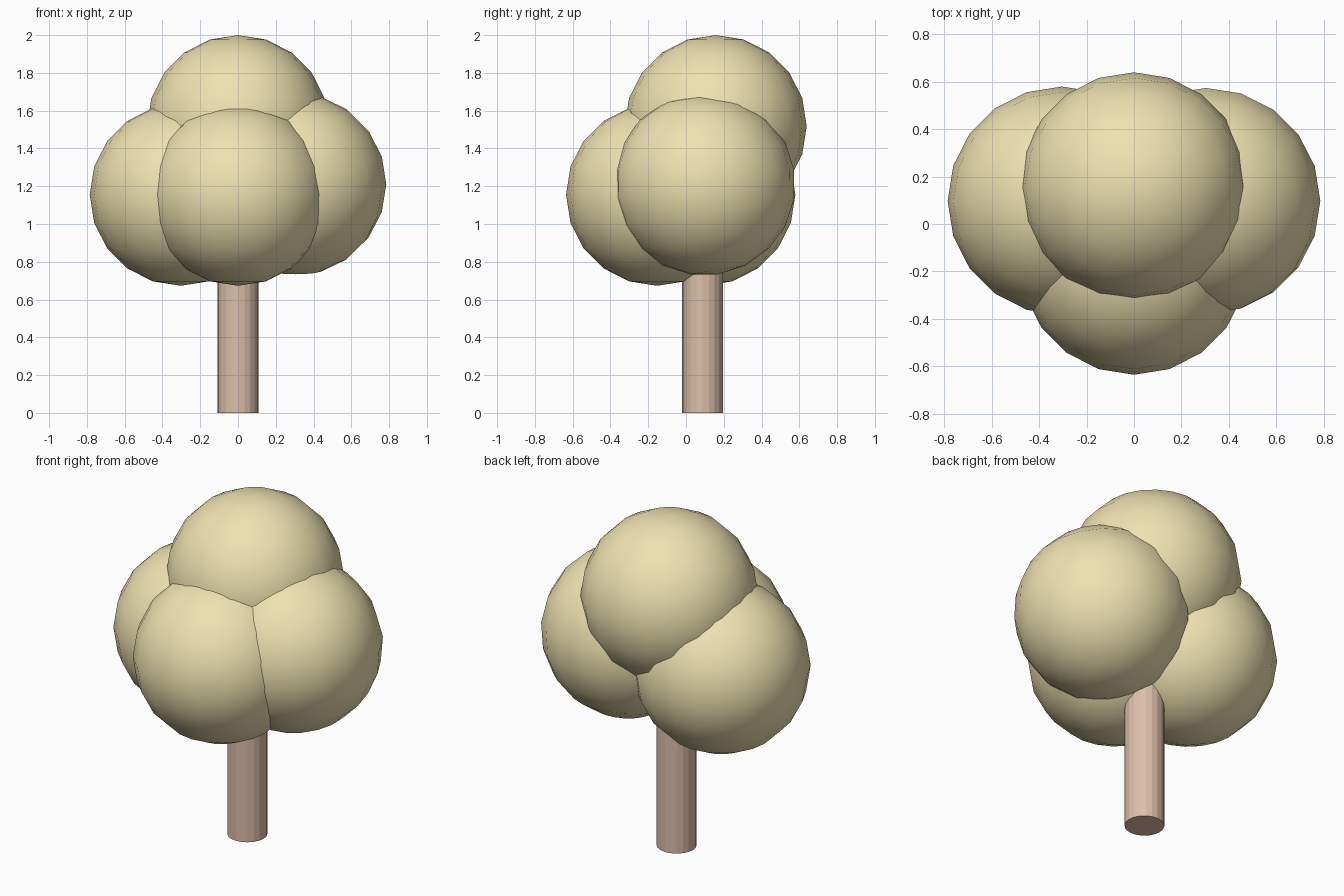
import bpy

if "Cube" in bpy.data.objects:
    bpy.data.objects.remove(bpy.data.objects["Cube"])


def material(name, color):
    m = bpy.data.materials.new(name)
    m.diffuse_color = color
    m.use_nodes = True
    m.node_tree.nodes["Principled BSDF"].inputs["Base Color"].default_value = m.diffuse_color
    return m


leaf = material("leaf", (0.86, 0.76, 0.44, 1))
bark = material("bark", (0.72, 0.52, 0.40, 1))

# Trunk, faceted, running up into the foliage
bpy.ops.mesh.primitive_cylinder_add(vertices=20, radius=0.108, depth=1.0,
                                    location=(0, 0.088, 0.5))
trunk = bpy.context.object
trunk.name = "trunk"
trunk.data.materials.append(bark)


# Four overlapping smooth foliage balls
def foliage(name, location):
    bpy.ops.mesh.primitive_uv_sphere_add(segments=20, ring_count=10,
                                         radius=0.482, location=location)
    ball = bpy.context.object
    ball.name = name
    ball.data.materials.append(leaf)
    bpy.ops.object.shade_smooth()
    return ball


foliage("foliage_top", (0, 0.157, 1.518))
foliage("foliage_front", (0, -0.153, 1.155))
foliage("foliage_left", (-0.303, 0.097, 1.155))
foliage("foliage_right", (0.303, 0.097, 1.21)).rotation_euler = (0.157, 0, 0)
